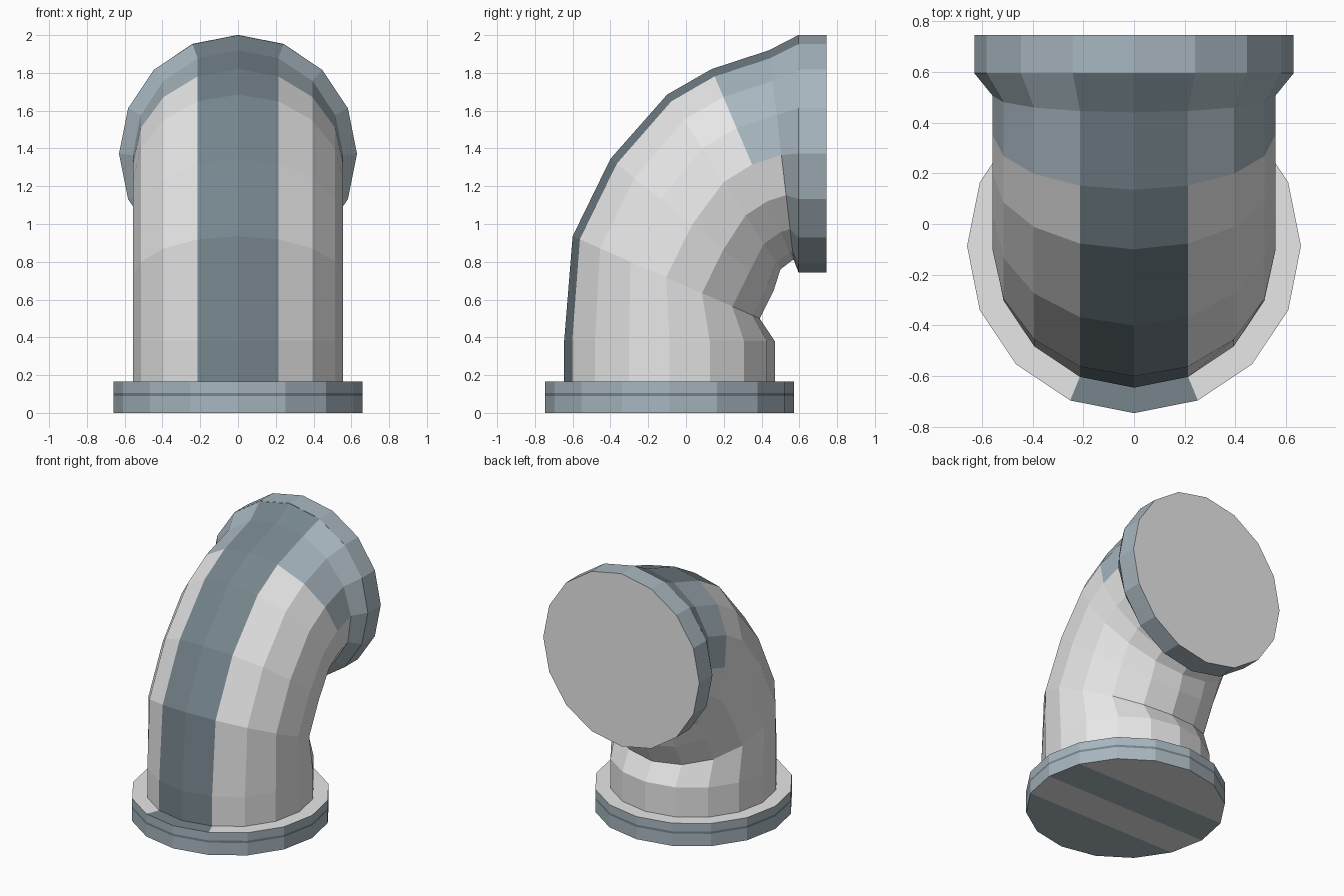
import bpy, bmesh, math
from mathutils import Vector

if "Cube" in bpy.data.objects:
    bpy.data.objects.remove(bpy.data.objects["Cube"])

N = 16  # sides of the pipe


def material(name, rgb):
    m = bpy.data.materials.new(name)
    m.diffuse_color = (*rgb, 1)
    m.use_nodes = True
    m.node_tree.nodes["Principled BSDF"].inputs["Base Color"].default_value = m.diffuse_color
    return m


MATS = [material("light_grey", (0.80, 0.80, 0.80)),
        material("pale_blue_grey", (0.39, 0.47, 0.52)),
        material("dark_blue_grey", (0.18, 0.235, 0.265))]
GREY, PALE, DARK = range(3)


def loft(name, rings, rule, cap=None):
    """Skin rings given as (outer yz, inner yz, half width in x).
    Vertex 0 lies on the outer side of the bend; rule(ring, side) -> colour.
    cap(strip) -> colour closes the last ring with parallel strips."""
    bm = bmesh.new()
    loops = []
    for (oy, oz), (iy, iz), rx in rings:
        c = Vector((0, (oy + iy) / 2, (oz + iz) / 2))
        a = Vector((0, oy, oz)) - c
        loops.append([bm.verts.new(c + a * math.cos(k * math.tau / N)
                                   + Vector((rx * math.sin(k * math.tau / N), 0, 0)))
                      for k in range(N)])
    for i in range(len(loops) - 1):
        p, q = loops[i], loops[i + 1]
        for k in range(N):
            n = (k + 1) % N
            f = bm.faces.new((p[k], p[n], q[n], q[k]))
            f.material_index = rule(i, k)
    if cap:
        v = loops[-1]
        for j in range(N // 2):
            ids = dict.fromkeys([j, j + 1, N - j - 1, (N - j) % N])
            f = bm.faces.new([v[t] for t in ids])
            f.material_index = cap(j)
    bmesh.ops.recalc_face_normals(bm, faces=bm.faces)
    me = bpy.data.meshes.new(name)
    bm.to_mesh(me)
    bm.free()
    for m in MATS:
        me.materials.append(m)
    ob = bpy.data.objects.new(name, me)
    bpy.context.collection.objects.link(ob)
    return ob


def on_stripe(k):
    return k in (0, N - 1)


# Bent pipe with stripe along its outer side, blue upper half on last segment,
# and flared collar
R = 0.557
bend = [((-0.645, 0.165), (0.47, 0.165), R),
        ((-0.645, 0.38), (0.47, 0.38), R),
        ((-0.60, 0.935), (0.39, 0.50), R),
        ((-0.40, 1.345), (0.465, 0.65), R),
        ((-0.10, 1.685), (0.50, 0.76), R),
        ((0.135, 1.82), (0.565, 0.81), R),
        ((0.44, 1.92), (0.57, 0.81), R),
        ((0.595, 2.0), (0.595, 0.745), 0.63)]


def pipe_colour(i, k):
    if on_stripe(k):
        return DARK
    if i == 6 or (i == 5 and (k < 4 or k >= N - 4)):
        return PALE
    return GREY


loft("bent_pipe", bend, pipe_colour)


# Bottom flange with a thin dark line round the rim
def flat_ring(z, r):
    return ((-0.0875 - r, z), (-0.0875 + r, z), r)


base = [flat_ring(z, r) for z, r in
        [(0.165, R), (0.165, 0.658), (0.106, 0.658), (0.09, 0.658), (0, 0.658)]]


def base_colour(i, k):
    if i == 0:
        return DARK if on_stripe(k) else GREY
    return DARK if i == 2 else PALE


loft("bottom_flange", base, base_colour,
     cap=lambda j: PALE if j in (0, 1, 2, 4) else GREY)


# Upper flange facing the back
def upright_ring(y, r):
    return ((y, 1.3725 + r), (y, 1.3725 - r), r)


mouth = [upright_ring(y, 0.629) for y in (0.595, 0.745)]
loft("upper_flange", mouth, lambda i, k: PALE, cap=lambda j: GREY)
